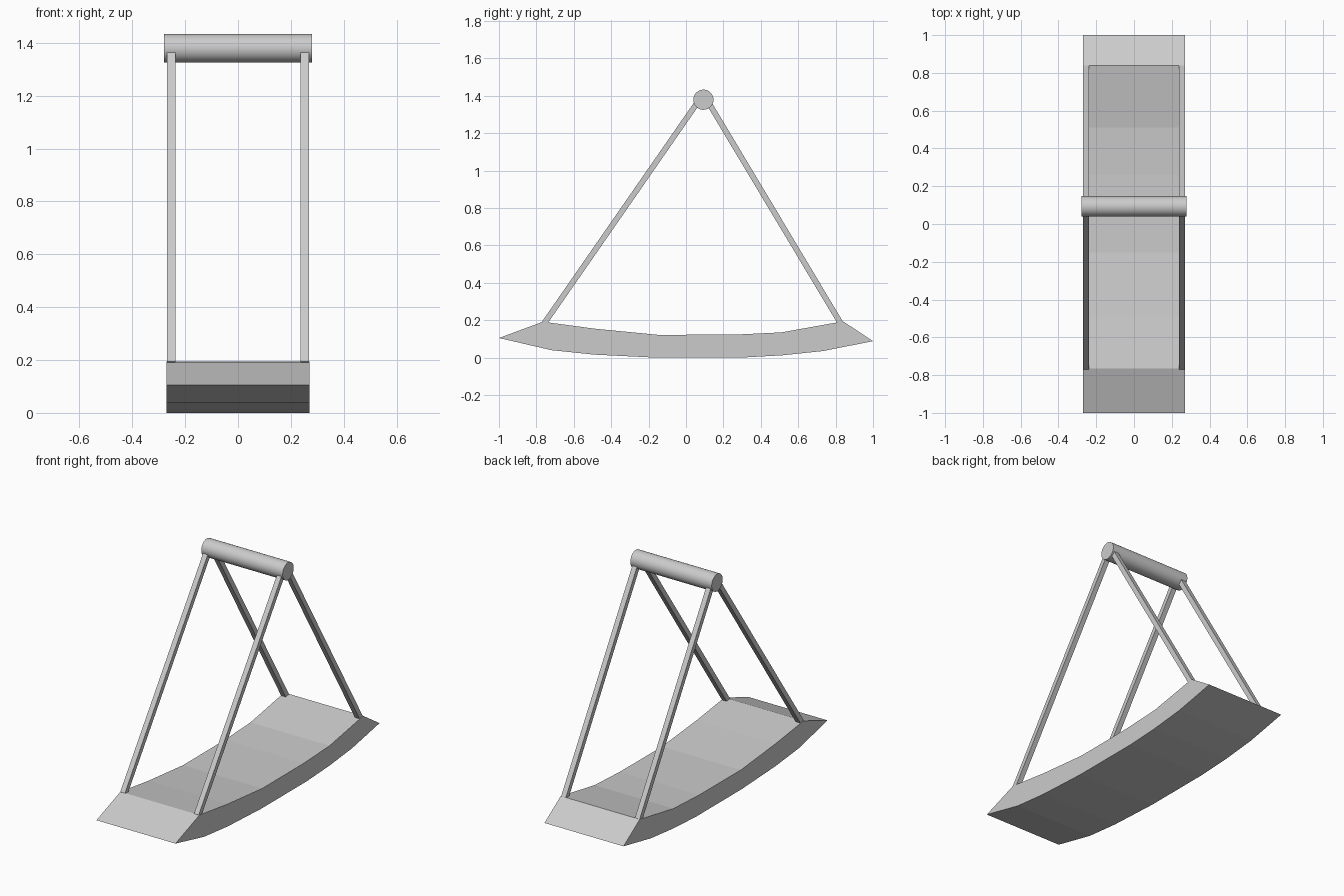
import bpy, bmesh, math
from mathutils import Vector

if "Cube" in bpy.data.objects:
    bpy.data.objects.remove(bpy.data.objects["Cube"])


def prism(name, profile, x0, x1):
    """Extrude a closed (y, z) profile along x."""
    bm = bmesh.new()
    face = bm.faces.new([bm.verts.new((x0, y, z)) for y, z in profile])
    ext = bmesh.ops.extrude_face_region(bm, geom=[face])
    verts = [g for g in ext["geom"] if isinstance(g, bmesh.types.BMVert)]
    bmesh.ops.translate(bm, verts=verts, vec=(x1 - x0, 0, 0))
    bmesh.ops.recalc_face_normals(bm, faces=bm.faces)
    mesh = bpy.data.meshes.new(name)
    bm.to_mesh(mesh)
    bm.free()
    obj = bpy.data.objects.new(name, mesh)
    bpy.context.collection.objects.link(obj)
    return obj


def strut(name, start, end, x0, x1, thick=0.03):
    """Square bar between two (y, z) points."""
    a, b = Vector(start), Vector(end)
    d = (b - a).normalized()
    n = Vector((-d.y, d.x)) * thick / 2
    return prism(name, [a + n, a - n, b - n, b + n], x0, x1)


# curved rocker base
bottom = [(-1, 0.105), (-0.72, 0.04), (-0.49, 0.016), (-0.16, 0), (0.29, 0),
          (0.51, 0.012), (0.73, 0.035), (1, 0.088)]
top = [(0.84, 0.194), (0.51, 0.135), (0.26, 0.123), (-0.15, 0.122),
       (-0.49, 0.155), (-0.765, 0.192)]
prism("rocker_base", bottom + top, -0.271, 0.271)

# front and back struts on both sides
for side, x0, x1 in (("left", -0.269, -0.237), ("right", 0.237, 0.269)):
    strut("front_strut_" + side, (-0.757, 0.185), (0.062, 1.365), x0, x1)
    strut("back_strut_" + side, (0.826, 0.185), (0.124, 1.358), x0, x1)

# round handle
bpy.ops.mesh.primitive_cylinder_add(vertices=32, radius=0.054, depth=0.558,
                                    location=(0, 0.093, 1.379),
                                    rotation=(0, math.pi / 2, 0))
handle = bpy.context.object
handle.name = "handle"
bpy.ops.object.shade_smooth_by_angle(angle=math.radians(30))
